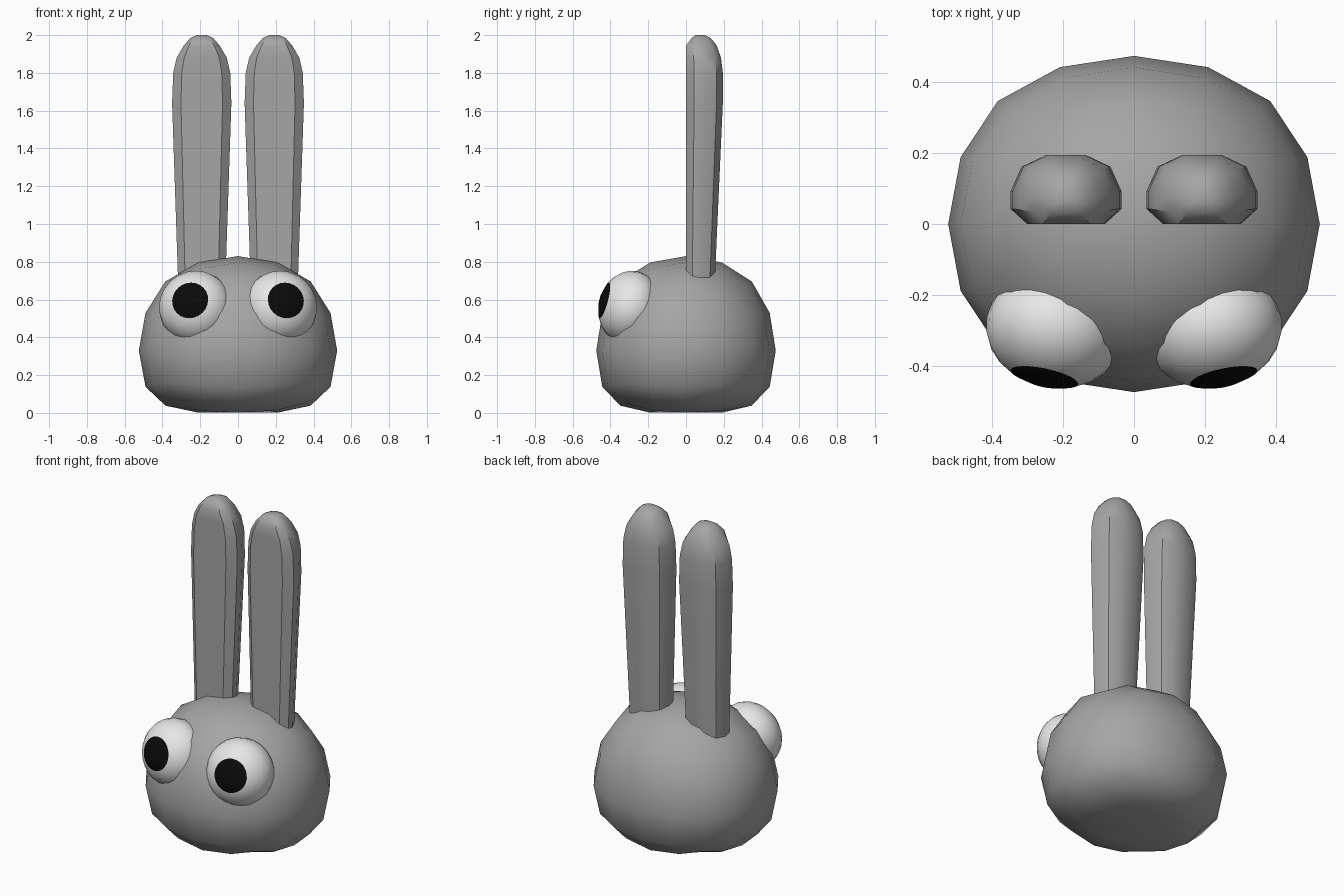
import bpy, bmesh, math
from mathutils import Vector, Matrix

if "Cube" in bpy.data.objects:
    bpy.data.objects.remove(bpy.data.objects["Cube"])


def material(name, rgb):
    m = bpy.data.materials.new(name)
    m.diffuse_color = (*rgb, 1)
    m.use_nodes = True
    m.node_tree.nodes["Principled BSDF"].inputs["Base Color"].default_value = m.diffuse_color
    return m


GREY = material("grey_fur", (0.38, 0.38, 0.38))
WHITE = material("eye_white", (0.8, 0.8, 0.8))
BLACK = material("pupil_black", (0.003, 0.003, 0.003))


def make_object(name, bm, mats, angle=180):
    bmesh.ops.recalc_face_normals(bm, faces=bm.faces)
    for f in bm.faces:
        f.smooth = True
    me = bpy.data.meshes.new(name)
    bm.to_mesh(me)
    bm.free()
    for m in mats:
        me.materials.append(m)
    if angle < 180:
        me.set_sharp_from_angle(angle=math.radians(angle))
    ob = bpy.data.objects.new(name, me)
    bpy.context.collection.objects.link(ob)
    return ob


def interp(table, t):
    for (a, va), (b, vb) in zip(table, table[1:]):
        if t <= b:
            return va + (vb - va) * (t - a) / (b - a)
    return table[-1][1]


# Head: rounded cube with a flattened, slightly dented underside
bm = bmesh.new()
bmesh.ops.create_cube(bm, size=2)
head = make_object("head", bm, [GREY])
sub = head.modifiers.new("round", 'SUBSURF')
sub.levels = sub.render_levels = 2
sub.use_limit_surface = False
dg = bpy.context.evaluated_depsgraph_get()
rounded = bpy.data.meshes.new_from_object(head.evaluated_get(dg))
head.modifiers.clear()
head.data = rounded
size = max(v.co.x for v in rounded.vertices)
underside = [(0, 0), (0.36, 0.18), (0.76, 0.30), (0.94, 0.33), (1, 0.285)]
for v in rounded.vertices:
    x, y, z = v.co / size
    z = 0.5 * z if z > 0 else -interp(underside, -z)
    v.co = (0.525 * x, 0.475 * y, 0.33 + z)

# Ears: flat front, rounded back, lofted from (z, half width, front y, back y)
SECTION = [(-.7, 0), (-1, .22), (-1, .47), (-.8, .83), (-.35, 1),
           (.35, 1), (.8, .83), (1, .47), (1, .22), (.7, 0)]
RINGS = [(0.60, .122, 0, .148), (1.64, .157, 0, .195), (1.80, .151, 0, .195),
         (1.88, .133, 0, .185), (1.945, .095, 0, .163),
         (1.985, .06, .03, .13), (2.0, .025, .05, .10)]


def ear(name, cx):
    bm = bmesh.new()
    loops = [[bm.verts.new((cx + u * hw, y0 + w * (y1 - y0), z)) for u, w in SECTION]
             for z, hw, y0, y1 in RINGS]
    n = len(SECTION)
    for a, b in zip(loops, loops[1:]):
        for i in range(n):
            j = (i + 1) % n
            bm.faces.new((a[i], a[j], b[j], b[i]))
    bm.faces.new(loops[0])
    bm.faces.new(loops[-1])
    make_object(name, bm, [GREY], 38)


# Eyes: flattened balls looking forward, up and outward, pupil is the front cap
def eye(name, s):
    bm = bmesh.new()
    bmesh.ops.create_uvsphere(bm, u_segments=24, v_segments=12, radius=1)
    for f in bm.faces:
        f.material_index = 1 if f.calc_center_median().z > 0.87 else 0
    look = Vector((0.2 * s, -0.94, 0.25)).to_track_quat('Z', 'Y').to_matrix().to_4x4()
    place = Matrix.Translation((0.225 * s, -0.30, 0.56))
    bm.transform(place @ look @ Matrix.Diagonal((0.195, 0.195, 0.162, 1)))
    make_object(name, bm, [WHITE, BLACK])


for side, s in (("left", -1), ("right", 1)):
    ear("ear_" + side, 0.192 * s)
    eye("eye_" + side, s)
